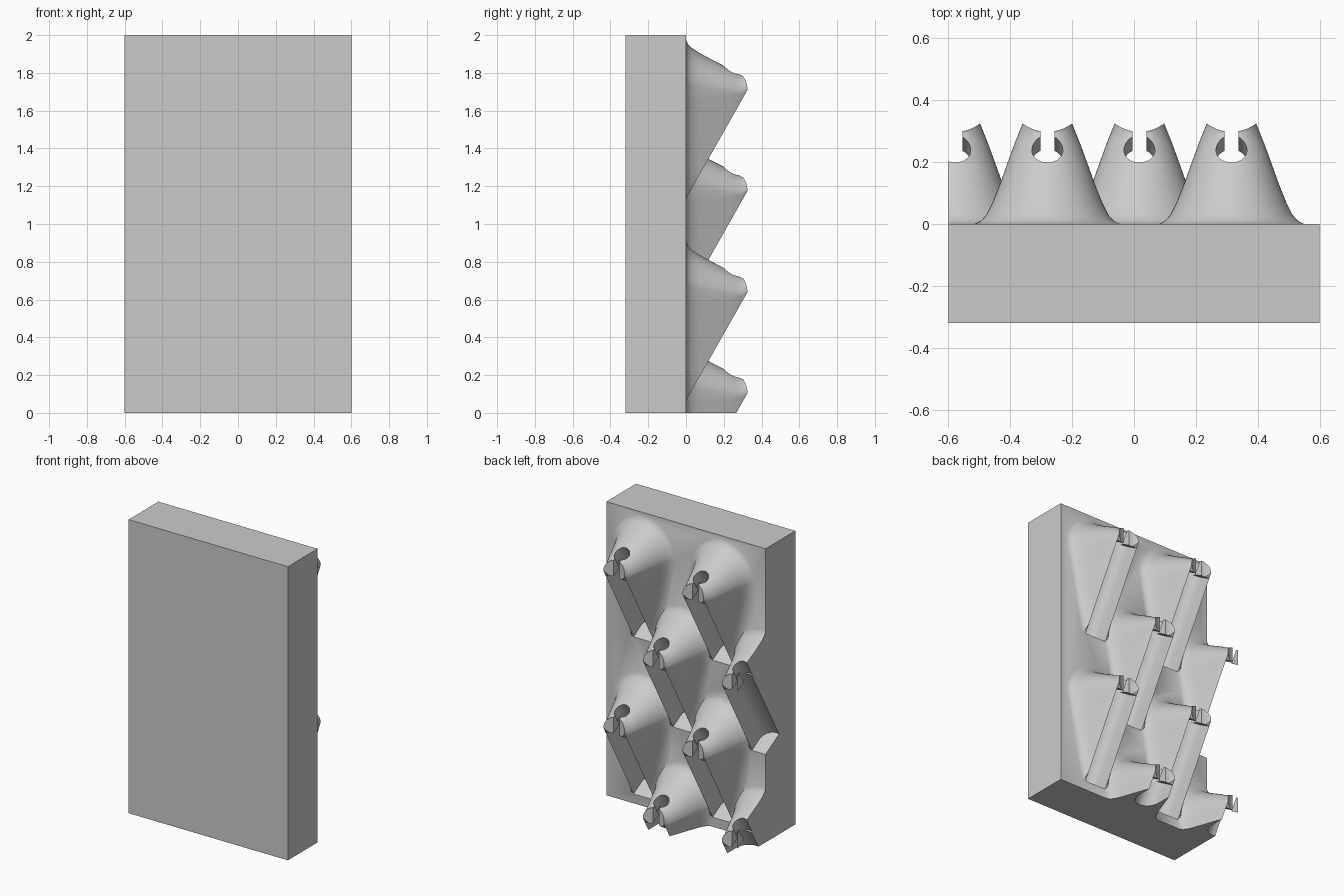
import bpy, bmesh, math
from math import sin, cos, pi, radians
from mathutils import Matrix

if "Cube" in bpy.data.objects:
    bpy.data.objects.remove(bpy.data.objects["Cube"])

grey = bpy.data.materials.new("plain grey")
grey.use_nodes = True
grey.diffuse_color = (0.6, 0.6, 0.6, 1)
grey.node_tree.nodes["Principled BSDF"].inputs["Base Color"].default_value = (0.6, 0.6, 0.6, 1)

helpers = []


def loft(name, rings, matrix=Matrix()):
    """Closed solid through a list of rings with equal point counts."""
    bm = bmesh.new()
    layers = [[bm.verts.new(matrix @ Matrix.Translation(p).translation) for p in ring] for ring in rings]
    n = len(layers[0])
    for a, b in zip(layers, layers[1:]):
        for i in range(n):
            j = (i + 1) % n
            bm.faces.new((a[i], a[j], b[j], b[i]))
    bm.faces.new(layers[0])
    bm.faces.new(layers[-1])
    bmesh.ops.recalc_face_normals(bm, faces=bm.faces)
    mesh = bpy.data.meshes.new(name)
    bm.to_mesh(mesh)
    bm.free()
    mesh.materials.append(grey)
    obj = bpy.data.objects.new(name, mesh)
    bpy.context.collection.objects.link(obj)
    return obj


def box(name, lo, hi):
    (x0, y0, z0), (x1, y1, z1) = lo, hi
    return loft(name, [[(x0, y0, z), (x1, y0, z), (x1, y1, z), (x0, y1, z)] for z in (z0, z1)])


def arc(cy, r, start, end, n):
    return [(r * cos(start + (end - start) * i / n), cy + r * sin(start + (end - start) * i / n))
            for i in range(n + 1)]


def prism(name, profile, z0, z1, matrix):
    return loft(name, [[(x, y, z) for x, y in profile] for z in (z0, z1)], matrix)


def combine(target, other, operation):
    mod = target.modifiers.new(other.name, 'BOOLEAN')
    mod.operation, mod.solver, mod.object = operation, 'EXACT', other
    other.hide_render = True
    helpers.append(other)


REACH, DROP = 0.32, 0.565
# Flared holder: distance from the panel, and radius there
FLARE = [(-0.02, 0.25), (0, 0.235), (0.01, 0.215), (0.03, 0.197), (0.07, 0.177), (0.13, 0.153),
         (0.2, 0.128), (0.26, 0.106), (0.295, 0.092), (0.325, 0.08)]


def holder(cx, tip):
    rings = []
    for y, r in FLARE:
        zl = tip - DROP * (1 - y / REACH)
        zc = max(tip + 0.04 - 0.15 * y, zl + 0.002)
        half = 0.08 + 0.03 * max(0, 1 - y / 0.03) ** 2
        top = arc(zc, r, 0, pi, 32)
        side = [(half + (r - half) * k / 6, zl + (zc - zl) * k / 6) for k in range(6)]
        outline = side + top + [(-x, z) for x, z in reversed(side)]
        rings.append([(cx + x, y, z) for x, z in outline])
    return loft("holder", rings)


# Oversized blank, trimmed to the finished edges at the end
panel = box("holder_panel", (-0.9, -0.4, -0.7), (0.9, 0, 2.2))
PITCH = 0.2975
spots = [(0.315 - PITCH * i, 1.7 - 0.535 * (i % 2) - 1.07 * row) for i in range(4) for row in range(2)]

for cx, tip in spots:
    combine(panel, holder(cx, tip), 'UNION')

# Sloping groove, keyhole and scooped lip of every holder
groove = [(0.08, 0.15)] + arc(-0.085, 0.08, 0, -pi, 24) + [(-0.08, 0.15)]
gap = math.acos(0.45)
keyhole = [(0.0225, 0.15)] + arc(-0.124, 0.05, gap, -pi - gap, 28) + [(-0.0225, 0.15)]
scoop = arc(0.11, 0.132, 0, 2 * pi * 63 / 64, 63)
for cx, tip in spots:
    upright = Matrix.Translation((cx, REACH, tip))
    sloped = upright @ Matrix.Rotation(radians(-30), 4, 'X')
    combine(panel, prism("groove_cutter", groove, -0.65, -0.03, sloped), 'DIFFERENCE')
    combine(panel, prism("keyhole_cutter", keyhole, -0.06, 0.2, sloped), 'DIFFERENCE')
    combine(panel, prism("lip_cutter", scoop, -0.15, 0.2, upright), 'DIFFERENCE')

combine(panel, box("trim_block", (-0.6, -0.32, 0), (0.6, 0.6, 2)), 'INTERSECT')

# Bake the result and drop the helpers
bpy.context.view_layer.update()
baked = bpy.data.meshes.new_from_object(panel.evaluated_get(bpy.context.evaluated_depsgraph_get()))
panel.modifiers.clear()
panel.data = baked
for obj in helpers:
    bpy.data.objects.remove(obj)
baked.materials.clear()
baked.materials.append(grey)

bpy.ops.object.select_all(action='DESELECT')
panel.select_set(True)
bpy.context.view_layer.objects.active = panel
bpy.ops.object.shade_smooth_by_angle(angle=radians(30))
